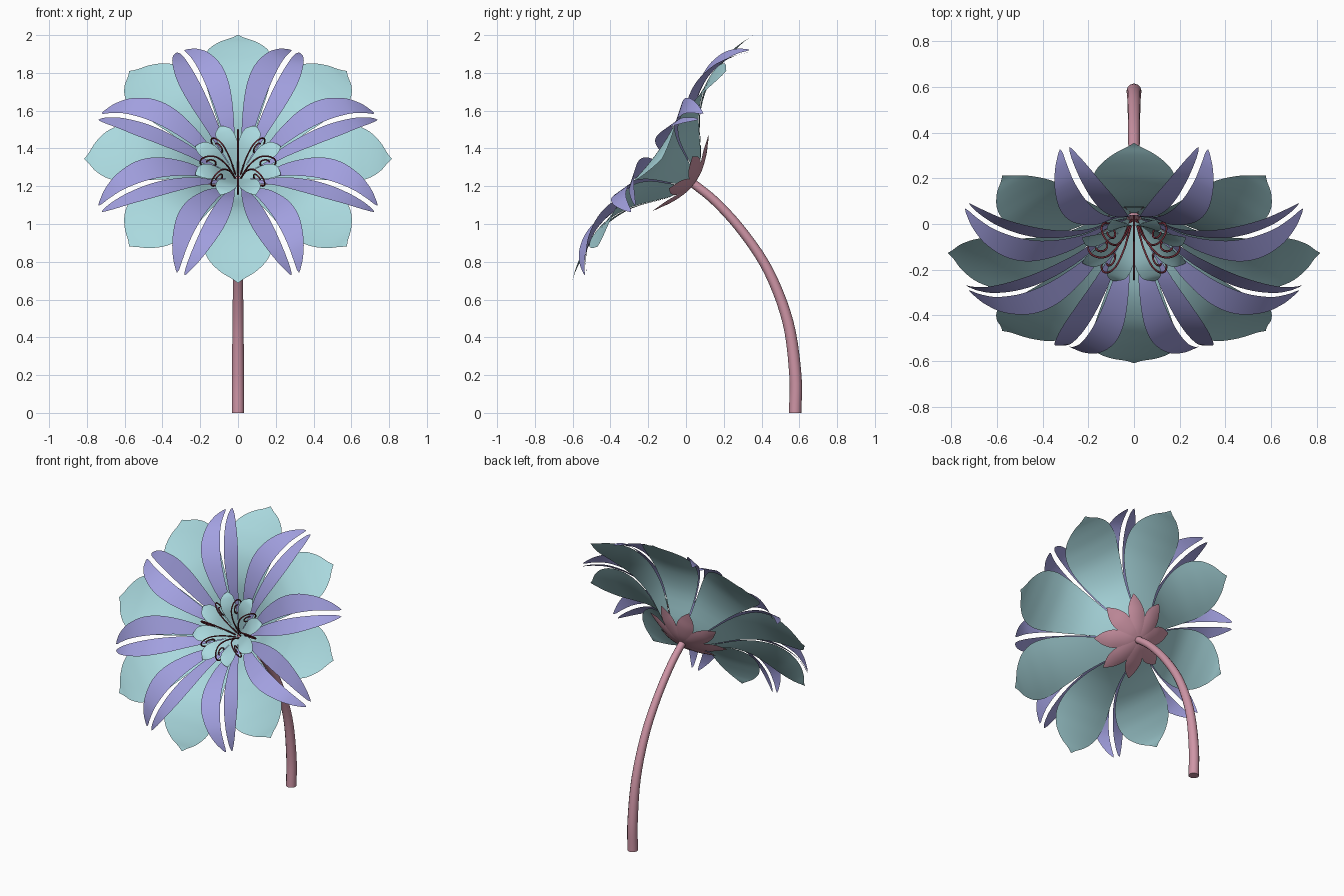
import bpy
import bmesh
import math
from mathutils import Matrix, Vector

if "Cube" in bpy.data.objects:
    bpy.data.objects.remove(bpy.data.objects["Cube"])

# Flower frame: local z is the direction the bloom faces, local y points up the bloom
TILT = math.atan2(0.807, 0.591)
FRAME = Matrix.Translation((0, 0.03, 1.23)) @ Matrix.Rotation(TILT, 4, "X")
PETALS = 8
STEP = math.tau / PETALS


def material(name, rgb):
    mat = bpy.data.materials.new(name)
    mat.use_nodes = True
    color = (*rgb, 1)
    mat.diffuse_color = color
    bsdf = mat.node_tree.nodes["Principled BSDF"]
    bsdf.inputs["Base Color"].default_value = color
    bsdf.inputs["Roughness"].default_value = 0.7
    return mat


BLUE = material("pale_blue", (0.40, 0.69, 0.73))
PURPLE = material("lavender", (0.36, 0.35, 0.74))
PINK = material("dusty_pink", (0.62, 0.30, 0.38))
RED = material("dark_red", (0.19, 0.03, 0.045))


def smooth_path(points, per_span):
    """Catmull-Rom samples through points of any dimension."""
    pts = [Vector(p) for p in points]
    pts = [pts[0] * 2 - pts[1]] + pts + [pts[-1] * 2 - pts[-2]]
    out = []
    for a, b, c, d in zip(pts, pts[1:], pts[2:], pts[3:]):
        for i in range(per_span):
            t = i / per_span
            out.append(0.5 * (2 * b + (c - a) * t + (2 * a - 5 * b + 4 * c - d) * t * t
                              + (3 * b - a - 3 * c + d) * t ** 3))
    return out + [pts[-2]]


def petal_ring(name, stations, mat, offset, lift, sides=(1,), cols=8):
    """Ring of curved sheets. Stations: (radius, height, one edge, other edge)."""
    rows = smooth_path(stations, 4)
    bm = bmesh.new()
    for k in range(PETALS):
        turn = Matrix.Rotation((k + offset) * STEP, 4, "Z")
        for side in sides:
            grid = []
            for r, h, e0, e1 in rows:
                line = []
                for j in range(cols + 1):
                    s = e0 + (e1 - e0) * j / cols
                    line.append(bm.verts.new(turn @ Vector((side * s, r, h + lift(s)))))
                grid.append(line)
            for lo, hi in zip(grid, grid[1:]):
                for j in range(cols):
                    quad = [lo[j], lo[j + 1], hi[j + 1], hi[j]]
                    bm.faces.new(quad if side > 0 else quad[::-1])
    mesh = bpy.data.meshes.new(name)
    bm.to_mesh(mesh)
    bm.free()
    mesh.materials.append(mat)
    for face in mesh.polygons:
        face.use_smooth = True
    obj = bpy.data.objects.new(name, mesh)
    obj.matrix_world = FRAME
    bpy.context.collection.objects.link(obj)
    return obj


def symmetric(stations):
    return [(r, h, -w, w) for r, h, w in stations]


def tube(name, paths, radius, mat, sides):
    """Round tubes along sampled paths of (x, y, z, thickness factor)."""
    curve = bpy.data.curves.new(name, "CURVE")
    curve.dimensions = "3D"
    curve.bevel_depth = radius
    curve.bevel_resolution = sides
    curve.use_fill_caps = True
    for path in paths:
        spline = curve.splines.new("POLY")
        spline.points.add(len(path) - 1)
        for point, p in zip(spline.points, path):
            point.co = (p[0], p[1], p[2], 1)
            point.radius = p[3]
        spline.use_smooth = True
    curve.materials.append(mat)
    obj = bpy.data.objects.new(name, curve)
    bpy.context.collection.objects.link(obj)
    return obj


# Broad outer petals, pointed at the tip
petal_ring("outer_petals", symmetric([
    (0.03, 0.0, 0.012), (0.13, 0.035, 0.052), (0.30, 0.165, 0.118), (0.45, 0.225, 0.168),
    (0.58, 0.235, 0.188), (0.68, 0.225, 0.162), (0.75, 0.212, 0.10),
    (0.79, 0.20, 0.034), (0.814, 0.195, 0.001)]),
    BLUE, 0, lambda s: 0.4 * s * s)

# Split petals between them: two mirrored strands with a narrow slit
petal_ring("split_petals", [
    (0.04, 0.02, 0.002, 0.010), (0.13, 0.075, 0.003, 0.035), (0.25, 0.165, 0.005, 0.08),
    (0.40, 0.23, 0.010, 0.12), (0.53, 0.25, 0.014, 0.128), (0.65, 0.235, 0.016, 0.105),
    (0.73, 0.20, 0.015, 0.072), (0.775, 0.168, 0.016, 0.04), (0.79, 0.154, 0.022, 0.024)],
    PURPLE, 0.5, lambda s: 0.3 * s, sides=(1, -1), cols=6)

# Small cupped petals around the centre
petal_ring("inner_petals", symmetric([
    (0.01, 0.03, 0.008), (0.07, 0.09, 0.028), (0.14, 0.15, 0.052),
    (0.20, 0.178, 0.046), (0.23, 0.182, 0.022), (0.245, 0.18, 0.001)]),
    BLUE, 0.5, lambda s: 2 * s * s, cols=6)

# Sepals behind the bloom
petal_ring("sepals", symmetric([
    (0.0, -0.022, 0.012), (0.07, -0.014, 0.036), (0.15, 0.012, 0.058),
    (0.21, 0.042, 0.044), (0.25, 0.062, 0.018), (0.27, 0.072, 0.001)]),
    PINK, 0.5, lambda s: 3 * s * s, cols=6)

# Curled stamens: each rises, then spirals outward in its own radial plane
profile = [(0.015, 0.02), (0.035, 0.08), (0.06, 0.14)]
for i in range(14):
    angle = math.radians(155 - 38 * i)
    size = 0.065 * (1 - i / 18)
    profile.append((0.15 + size * math.cos(angle), 0.16 + size * math.sin(angle)))
curl = smooth_path(profile, 3)
stamens = []
for k in range(PETALS):
    a = k * STEP
    stamens.append([(r * math.sin(a), r * math.cos(a), h, 1) for r, h in curl])
tube("stamens", stamens, 0.0045, RED, 1).matrix_world = FRAME

# Arching stem, thicker at the foot
stem_path = smooth_path([
    (0, 0.025, 1.225, 0.7), (0, 0.16, 1.115, 0.72), (0, 0.307, 0.95, 0.75),
    (0, 0.44, 0.745, 0.8), (0, 0.54, 0.48, 0.88), (0, 0.579, 0.2, 0.98),
    (0, 0.578, 0.0, 1.0)], 5)
tube("stem", [stem_path], 0.033, PINK, 4)
